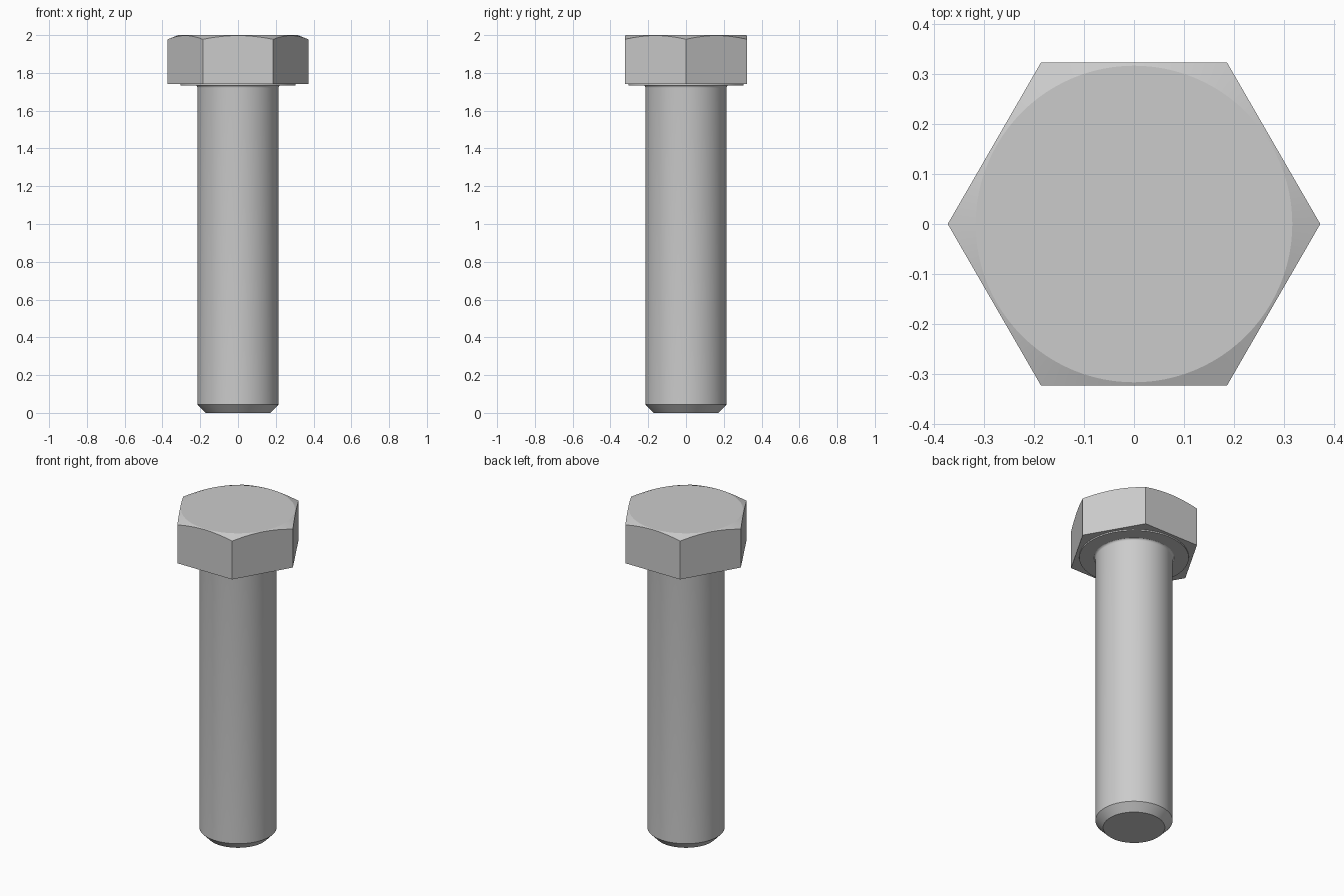
import bpy, bmesh
from math import cos, sin, pi, radians

cube = bpy.data.objects.get("Cube")
if cube:
    bpy.data.objects.remove(cube, do_unlink=True)

SEGMENTS = 96
APOTHEM = 0.323

# Single steel colour
steel = bpy.data.materials.new("steel_grey")
steel.use_nodes = True
colour = (0.6, 0.6, 0.6, 1)
steel.diffuse_color = colour
steel.node_tree.nodes["Principled BSDF"].inputs["Base Color"].default_value = colour


def stack_rings(name, rings):
    """Skin a list of (radius function, height function) rings, capped at both ends."""
    bm = bmesh.new()
    loops = []
    for radius, height in rings:
        loop = []
        for i in range(SEGMENTS):
            a = 2 * pi * i / SEGMENTS
            r = radius(a)
            loop.append(bm.verts.new((r * cos(a), r * sin(a), height(r))))
        loops.append(loop)
    for low, high in zip(loops, loops[1:]):
        for i in range(SEGMENTS):
            j = (i + 1) % SEGMENTS
            bm.faces.new((low[i], low[j], high[j], high[i]))
    bm.faces.new(loops[0][::-1])
    bm.faces.new(loops[-1])
    bm.normal_update()
    mesh = bpy.data.meshes.new(name)
    bm.to_mesh(mesh)
    bm.free()
    mesh.materials.append(steel)
    obj = bpy.data.objects.new(name, mesh)
    bpy.context.collection.objects.link(obj)
    bpy.ops.object.select_all(action="DESELECT")
    obj.select_set(True)
    bpy.context.view_layer.objects.active = obj
    bpy.ops.object.shade_smooth_by_angle(angle=radians(15))
    return obj


def lathe(name, profile):
    return stack_rings(name, [(lambda a, r=r: r, lambda _, z=z: z) for r, z in profile])


def hexagon(a):
    return APOTHEM / cos((a % (pi / 3)) - pi / 6)


# Hexagonal head, its top corners cut by a shallow cone
CROWN = 0.317
stack_rings("hex_head", [
    (hexagon, lambda r: 1.742),
    (hexagon, lambda r: 2 - 0.4 * (r - CROWN)),
    (lambda a: CROWN, lambda r: 2),
])

# Thin bearing face under the head
lathe("washer_face", [(0.305, 1.734), (0.305, 1.745)])

# Shank with a chamfered tip and a small fillet under the head
FILLET = 0.014
SHANK = 0.215
profile = [(0.172, 0), (SHANK, 0.045)]
for k in range(7):
    t = k / 6 * pi / 2
    profile.append((SHANK + FILLET * (1 - cos(t)), 1.735 - FILLET * (1 - sin(t))))
lathe("shank", profile)
